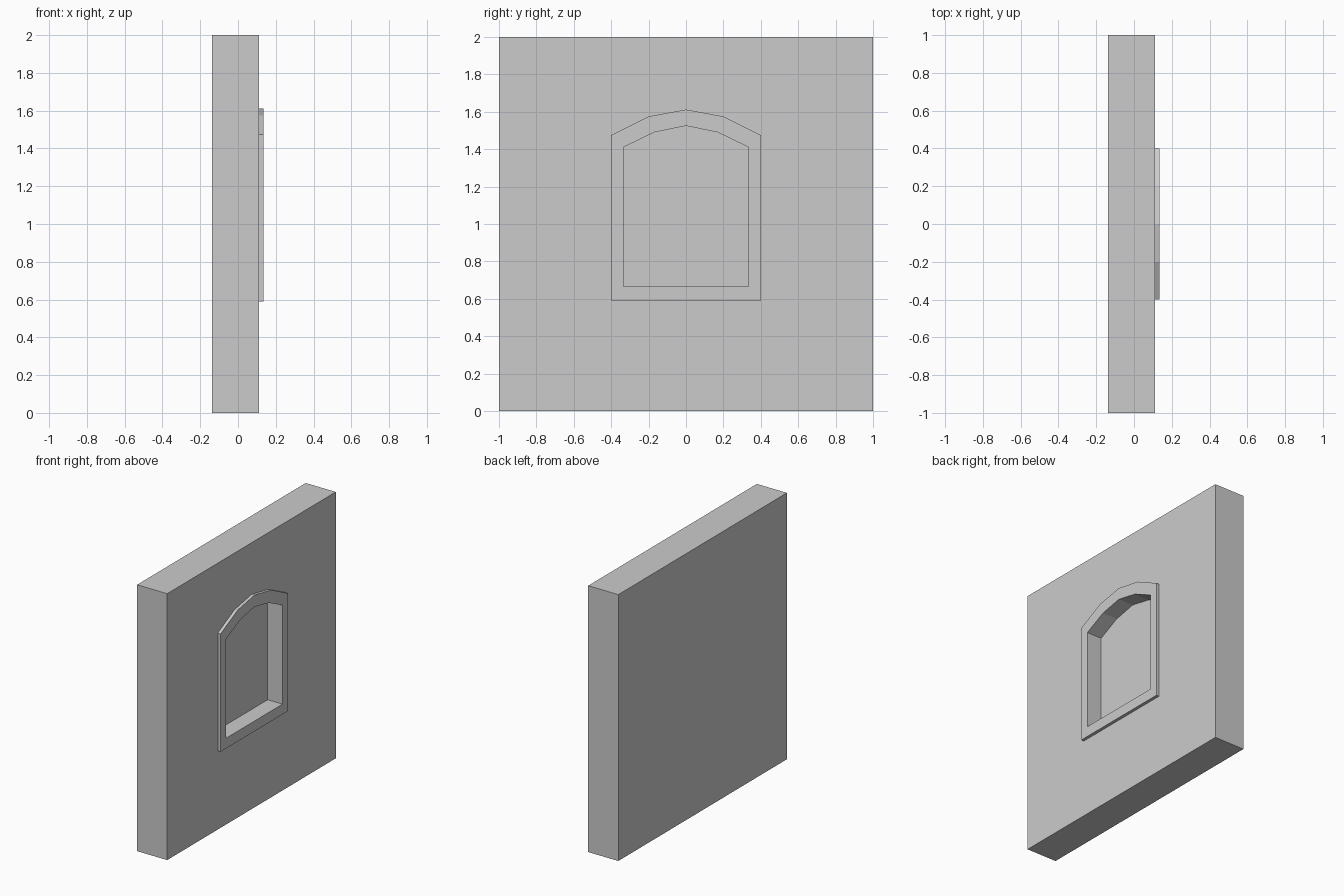
import bpy, bmesh

if "Cube" in bpy.data.objects:
    bpy.data.objects.remove(bpy.data.objects["Cube"])

# Arched outlines (y, z), right half listed from the crown down
def arch(half):
    return half + [(-y, z) for y, z in reversed(half) if y > 0]

OUTER = arch([(0, 1.612), (0.2, 1.575), (0.4, 1.475), (0.4, 0.59)])
INNER = arch([(0, 1.525), (0.17, 1.49), (0.335, 1.41), (0.335, 0.667)])
BACK, FACE, FRONT, RECESS = -0.138, 0.112, 0.135, 0.012

def finish(bm, name):
    bmesh.ops.recalc_face_normals(bm, faces=bm.faces)
    mesh = bpy.data.meshes.new(name)
    bm.to_mesh(mesh)
    bm.free()
    obj = bpy.data.objects.new(name, mesh)
    bpy.context.collection.objects.link(obj)
    return obj

def prism(name, outline, x0, x1):
    bm = bmesh.new()
    a = [bm.verts.new((x0, y, z)) for y, z in outline]
    b = [bm.verts.new((x1, y, z)) for y, z in outline]
    bm.faces.new(a)
    bm.faces.new(b)
    n = len(outline)
    for i in range(n):
        j = (i + 1) % n
        bm.faces.new((a[i], a[j], b[j], b[i]))
    return finish(bm, name)

# Wall slab with an arched niche cut part way through
wall = prism("wall", [(-1, 0), (1, 0), (1, 2), (-1, 2)], BACK, FACE)
cutter = prism("niche_cutter", INNER, RECESS, 0.3)
cutter.hide_render = True
mod = wall.modifiers.new("niche", 'BOOLEAN')
mod.operation = 'DIFFERENCE'
mod.solver = 'EXACT'
mod.object = cutter
bpy.context.view_layer.objects.active = wall
bpy.ops.object.modifier_apply(modifier=mod.name)
bpy.data.objects.remove(cutter)

# Raised frame around the niche, open where it meets the wall
bm = bmesh.new()
rings = [[bm.verts.new((x, y, z)) for y, z in pts]
         for x, pts in ((FACE, OUTER), (FRONT, OUTER), (FRONT, INNER), (FACE, INNER))]
n = len(OUTER)
for r, s in zip(rings, rings[1:]):
    for i in range(n):
        j = (i + 1) % n
        bm.faces.new((r[i], r[j], s[j], s[i]))
frame = finish(bm, "window_frame")
# Outward normals: the front faces must look along +x
if max(frame.data.polygons, key=lambda p: abs(p.normal.x)).normal.x < 0:
    frame.data.flip_normals()
